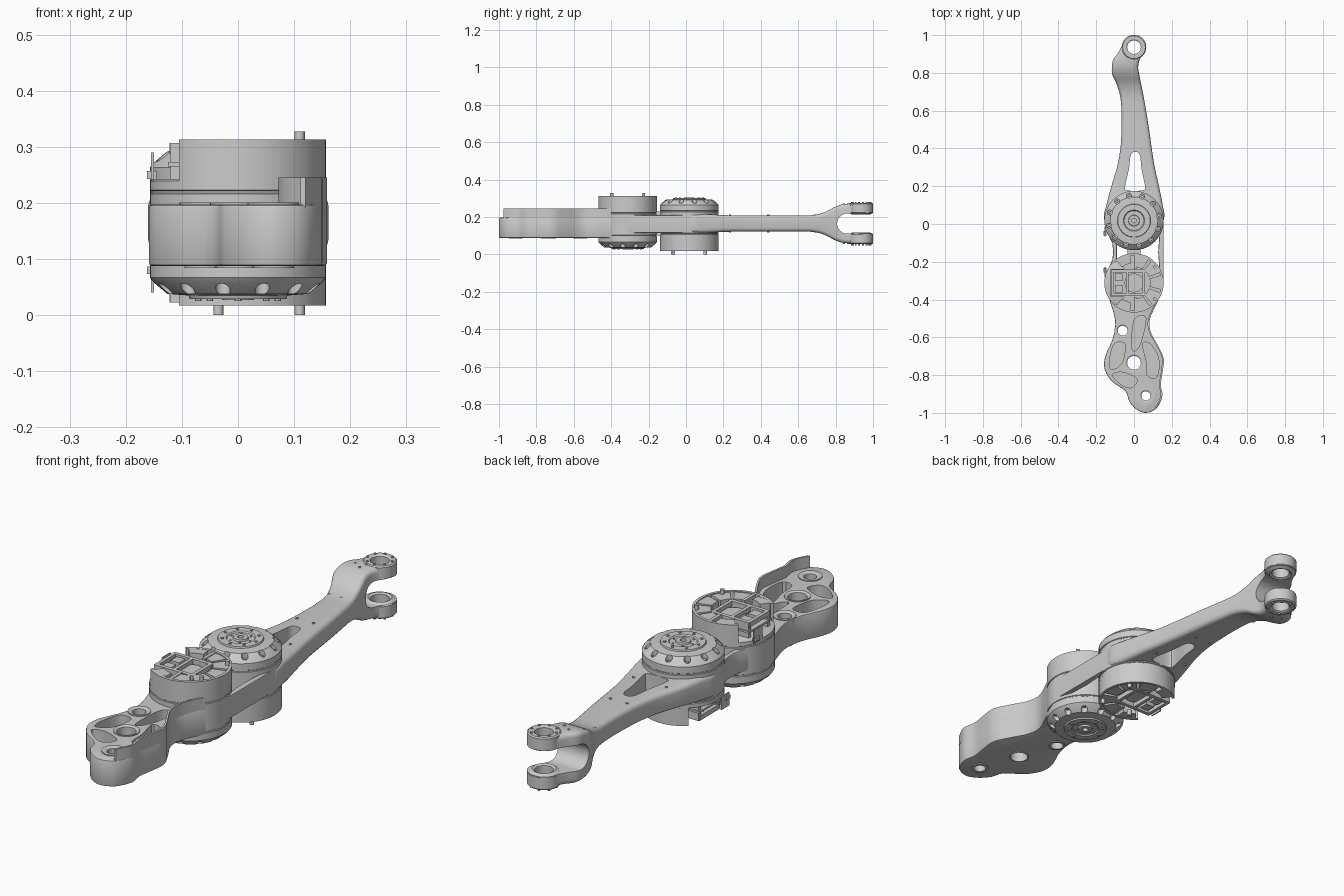
import bpy, bmesh
from math import sin, cos, pi, radians
from mathutils import Matrix, Vector

if "Cube" in bpy.data.objects:
    bpy.data.objects.remove(bpy.data.objects["Cube"])


def finish(name, bm):
    bmesh.ops.recalc_face_normals(bm, faces=bm.faces)
    me = bpy.data.meshes.new(name)
    bm.to_mesh(me)
    bm.free()
    ob = bpy.data.objects.new(name, me)
    bpy.context.collection.objects.link(ob)
    return ob


def skin(name, rings, closed=False):
    """Join equal-sized rings of points; cap the ends unless closed."""
    bm = bmesh.new()
    vs = [[bm.verts.new(p) for p in r] for r in rings]
    n = len(vs[0])
    pairs = list(zip(vs, vs[1:])) + ([(vs[-1], vs[0])] if closed else [])
    for a, b in pairs:
        for i in range(n):
            j = (i + 1) % n
            bm.faces.new((a[i], a[j], b[j], b[i]))
    if not closed:
        bm.faces.new(vs[0])
        bm.faces.new(vs[-1])
    return finish(name, bm)


def lathe(name, prof, x=0, y=0, n=56, closed=False):
    return skin(name, [[(x + r * cos(2 * pi * i / n), y + r * sin(2 * pi * i / n), z)
                        for i in range(n)] for r, z in prof], closed)


def cyl(name, x, y, r, z0, z1, n=24):
    return lathe(name, [(r, z0), (r, z1)], x, y, n)


def prism(name, pts, z0, z1, bevel=0):
    ob = skin(name, [[(p[0], p[1], z) for p in pts] for z in (z0, z1)])
    if bevel:
        bm = bmesh.new()
        bm.from_mesh(ob.data)
        es = [e for e in bm.edges if abs(e.verts[0].co.z - e.verts[1].co.z) < 1e-6]
        bmesh.ops.bevel(bm, geom=es, offset=bevel, segments=2, profile=0.5, affect='EDGES')
        bm.to_mesh(ob.data)
        bm.free()
    return ob


def box(name, x0, x1, y0, y1, z0, z1):
    return prism(name, [(x0, y0), (x1, y0), (x1, y1), (x0, y1)], z0, z1)


def arc_block(name, r0, r1, a0, a1, z0, z1):
    n = max(3, int((a1 - a0) / 6))
    an = [radians(a0 + (a1 - a0) * i / n) for i in range(n + 1)]
    return prism(name, [(r1 * cos(a), r1 * sin(a)) for a in an] +
                 [(r0 * cos(a), r0 * sin(a)) for a in reversed(an)], z0, z1)


def spline(pts, closed=True, k=4):
    """Catmull-Rom through points of any dimension."""
    n, out = len(pts), []
    for i in range(n if closed else n - 1):
        q = [pts[(i + d) % n] if closed else pts[min(max(i + d, 0), n - 1)] for d in (-1, 0, 1, 2)]
        for s in range(k):
            t = s / k
            out.append(tuple(0.5 * (2 * b + (c - a) * t + (2 * a - 5 * b + 4 * c - d) * t * t +
                                    (3 * b - a - 3 * c + d) * t ** 3) for a, b, c, d in zip(*q)))
    return out if closed else out + [tuple(pts[-1])]


def cut(ob, *cutters):
    bpy.context.view_layer.objects.active = ob
    for c in cutters:
        c.hide_render = True
        m = ob.modifiers.new("cut", 'BOOLEAN')
        m.operation, m.solver, m.object = 'DIFFERENCE', 'EXACT', c
        bpy.ops.object.modifier_apply(modifier=m.name)
        bpy.data.objects.remove(c)


def polar(r, n, off=0):
    return [(r * cos(2 * pi * i / n + off), r * sin(2 * pi * i / n + off)) for i in range(n)]


# front link casting with open pockets
left = [(-.13, -.40), (-.10, -.51), (-.11, -.60), (-.152, -.70), (-.155, -.77), (-.115, -.835),
        (-.045, -.885), (-.025, -.94), (.015, -.983), (.065, -1.0)]
right = [(.12, -.975), (.15, -.91), (.142, -.85), (.152, -.78), (.157, -.71), (.125, -.64),
         (.088, -.57), (.085, -.50), (.13, -.40)]
rear = [(.155, -.31), (.11, -.21), (0, -.17), (-.11, -.21), (-.155, -.31)]
front_link = prism("front_link", spline(left + right + rear), .088, .197, .005)
pockets = [[(-.13, -.725), (-.105, -.635), (-.05, -.632), (-.05, -.69), (-.07, -.745), (-.12, -.77)],
           [(.045, -.635), (.085, -.635), (.13, -.71), (.122, -.81), (.07, -.80), (.065, -.725)],
           [(-.115, -.80), (-.06, -.785), (.015, -.82), (-.01, -.865), (-.06, -.855)],
           [(.0, -.51), (.06, -.49), (.05, -.58), (.02, -.66), (-.01, -.66)]]
cut(front_link, *[prism("pocket", spline(p), .115, .3) for p in pockets])
bosses = [(-.06, -.565, .044, .026), (.063, -.91, .046, .024), (0, -.735, .05, .036)]
for x, y, ro, ri in bosses:
    cut(front_link, cyl("bore", x, y, ri, 0, .4, 32))
    lathe("pivot_boss", [(ri, .084), (ro * .8, .084), (ro * .8, .1), (ro, .19), (ro, .201),
                         (ri + .008, .201), (ri, .196)], x, y, 32, True)

# thin raised skin along one side of the front link
outer = spline(right, False)
inner = [(x - .009, y) for x, y in outer]
prism("side_skin", outer + inner[::-1], .19, .245)


def actuator(prefix, y, flip):
    """Joint motor: bolted flange at local top, open motor cover at local bottom."""
    parts = []
    body = lathe("joint_housing", [(.15, -.078), (.157, -.074), (.157, -.058), (.154, -.056), (.154, -.053),
                                   (.157, -.051), (.157, .062), (.154, .064), (.154, .068), (.157, .07),
                                   (.157, .098), (.15, .107), (.126, .127), (.088, .13), (.086, .136),
                                   (.056, .136), (.052, .131), (.03, .131), (.028, .138), (.012, .138),
                                   (.012, .12)])
    cut(body, *[cyl("socket", px, py, .013, .099, .2, 16) for px, py in polar(.135, 12, .2)])
    parts.append(body)
    for px, py in polar(.135, 12, .2):
        parts.append(cyl("flange_bolt", px, py, .008, .095, .108, 6))
    for px, py in polar(.071, 8):
        parts.append(cyl("hub_bolt", px, py, .006, .13, .14, 8))
    for px, py in polar(.042, 6):
        parts.append(cyl("inner_bolt", px, py, .004, .128, .134, 8))
    # motor cover shell, left open on the -x side
    parts.append(arc_block("cover_wall", .145, .157, -132, 132, -.148, -.074))
    for a in (-88, -52, -16, 20, 56):
        parts.append(arc_block("cover_segment", .085, .147, a, a + 30, -.144, -.076))
    parts.append(arc_block("cover_floor", .05, .148, -125, 125, -.115, -.076))
    for a in (98, -128):
        parts.append(arc_block("cover_tab", .105, .15, a, a + 30, -.147, -.1))
    # electronics and connector frame
    parts.append(cyl("encoder_hub", 0, 0, .05, -.125, -.07, 32))
    parts.append(box("control_board", -.125, .005, -.075, .075, -.108, -.1))
    for s in (-1, 1):
        parts.append(box("frame_rail", -.12, .06, s * .062 - .008, s * .062 + .008, -.142, -.078))
        parts.append(box("connector", -.1, -.06, s * .03 - .02, s * .03 + .02, -.135, -.1))
        parts.append(box("cable_guide", .0, .014, s * .115 - .04, s * .115 + .04, -.147, -.1))
    for x in (-.115, -.035, .05):
        parts.append(box("frame_bar", x - .007, x + .007, -.065, .065, -.142, -.122))
    parts.append(box("side_plate", -.155, -.15, -.085, -.03, -.125, -.07))
    parts.append(box("side_plug", -.162, -.145, -.08, -.055, -.092, -.078))
    for px, py in ((.11, .085), (.11, -.085), (-.035, .14 if flip else -.09)):
        top = -.165 if not flip else -.162 if px > 0 else -.148
        parts.append(cyl("cover_screw", px, py, .009, top, -.14, 12))
    m = Matrix.Translation(Vector((0, y, .165)))
    if flip:
        m = m @ Matrix.Rotation(pi, 4, 'X')
    for p in parts:
        p.data.transform(m)
        p.name = prefix + "_" + p.name


actuator("front", -.312, True)
actuator("rear", .018, False)

# webs tying the two joints together
prism("right_web", [(.157, .02), (.157, -.31), (.135, -.25), (.128, -.15), (.135, -.05)], .115, .21, .006)
prism("left_web", [(-.15, -.03), (-.115, -.1), (-.11, -.15), (-.115, -.19), (-.15, -.27),
                   (-.12, -.27), (-.09, -.19), (-.09, -.11), (-.12, -.03)], .115, .21, .006)
box("centre_web", -.035, .035, -.17, -.12, .1, .23)

# rear arm lofted along y: (y, left x, right x, half height)
stations = [(-.1, -.09, .09, .05), (.02, -.157, .157, .05), (.1, -.146, .152, .05), (.2, -.12, .132, .045),
            (.3, -.09, .11, .043), (.4, -.072, .094, .043), (.5, -.066, .08, .043), (.6, -.066, .064, .043),
            (.68, -.074, .05, .045), (.74, -.092, .038, .06), (.79, -.115, .028, .086),
            (.83, -.117, .022, .101), (.87, -.11, .03, .106), (.905, -.085, .05, .106),
            (.94, -.066, .063, .106), (.97, -.055, .055, .106), (.99, -.034, .034, .106),
            (.998, -.015, .015, .106)]


def section(y, xl, xr, h):
    c, w = (xl + xr) / 2, (xr - xl) / 2
    r = min(.02, w * .45)
    return [(c + sx * (w - r) + r * cos(a + i * pi / 8), y, .165 + sz * (h - r) + r * sin(a + i * pi / 8))
            for sx, sz, a in ((1, 1, 0), (-1, 1, pi / 2), (-1, -1, pi), (1, -1, 1.5 * pi))
            for i in range(5)]


rear_arm = skin("rear_arm", [section(*s) for s in spline(stations, False)])
window = [(-.014, .372), (.028, .372), (.04, .29), (.058, .2), (.045, .178), (-.035, .178), (-.047, .2), (-.027, .29)]
slot = [(.862 + .054 * cos(pi / 2 + i * pi / 16), .165 + .054 * sin(pi / 2 + i * pi / 16)) for i in range(17)]
slot += [(1.1, .111), (1.1, .219)]
cut(rear_arm, prism("window_cutter", spline(window), 0, .4),
    skin("slot_cutter", [[(x, y, z) for y, z in slot] for x in (-.3, .3)]),
    cyl("fork_bore", 0, .936, .036, 0, .4, 32))

# fork eyes with bearing rings
for s in (1, -1):
    ring = [(.036, .052), (.046, .047), (.055, .052), (.065, .058), (.065, .105), (.06, .11), (.042, .11), (.036, .106)]
    lathe("fork_eye", [(r, .165 + s * z) for r, z in ring], 0, .936, 40, True)
    for px, py in polar(.051, 8, .2):
        z = .165 + s * .112
        cyl("eye_bolt", px, py + .936, .005, z - .005, z + .002, 8)
    for x, y in ((-.035, .44), (.04, .44), (-.06, .69), (-.005, .69), (.078, .235), (-.075, .235)):
        z = .165 + s * .044
        cyl("arm_screw", x, y, .006, z - .004, z + .003, 8)
    for x, y in ((-.065, .865), (-.03, .845), (-.02, .875)):
        z = .165 + s * .105
        cyl("fork_screw", x, y, .005, z - .004, z + .003, 8)

# smooth curved faces, keep edges crisp
bpy.ops.object.select_all(action='DESELECT')
for o in bpy.data.objects:
    o.select_set(True)
bpy.context.view_layer.objects.active = front_link
bpy.ops.object.shade_smooth_by_angle(angle=radians(32))
